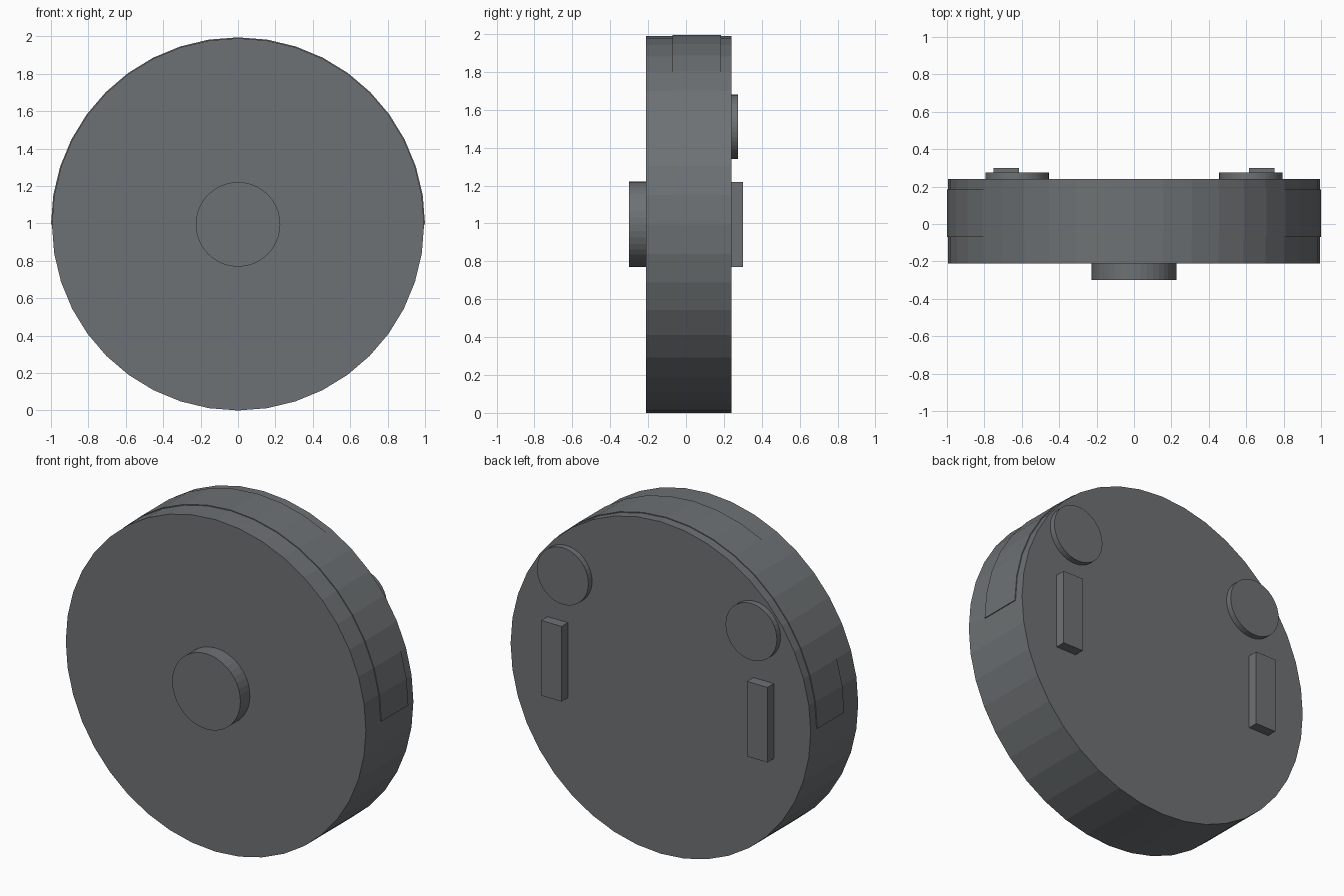
import bpy
import bmesh
from math import cos, sin, pi
from mathutils import Matrix, Vector

if "Cube" in bpy.data.objects:
    bpy.data.objects.remove(bpy.data.objects["Cube"], do_unlink=True)

SIDES = 40
RADIUS = 0.995
CENTRE_Z = 0.995
BACK = 0.24

grey = bpy.data.materials.new("dark grey")
grey.use_nodes = True
colour = (0.155, 0.167, 0.174, 1)
grey.diffuse_color = colour
grey.node_tree.nodes["Principled BSDF"].inputs["Base Color"].default_value = colour


def finish(name, bm):
    bmesh.ops.recalc_face_normals(bm, faces=bm.faces)
    mesh = bpy.data.meshes.new(name)
    bm.to_mesh(mesh)
    bm.free()
    mesh.materials.append(grey)
    obj = bpy.data.objects.new(name, mesh)
    bpy.context.scene.collection.objects.link(obj)
    return obj


def disc(name, radius, x, z, y0, y1):
    """Flat-shaded cylinder lying along y."""
    bm = bmesh.new()
    place = Matrix.Translation((x, (y0 + y1) / 2, z)) @ Matrix.Rotation(pi / 2, 4, "X")
    bmesh.ops.create_cone(bm, cap_ends=True, segments=SIDES, radius1=radius,
                          radius2=radius, depth=y1 - y0, matrix=place)
    return finish(name, bm)


def box(name, low, high):
    low, high = Vector(low), Vector(high)
    bm = bmesh.new()
    place = Matrix.Translation((low + high) / 2) @ Matrix.Diagonal((*(high - low), 1))
    bmesh.ops.create_cube(bm, size=1, matrix=place)
    return finish(name, bm)


def half_band(name, inner, outer, y0, y1):
    """Closed rectangular section swept over the upper half of the rim."""
    bm = bmesh.new()
    section = [(inner, y0), (outer, y0), (outer, y1), (inner, y1)]
    rings = []
    for i in range(SIDES // 2 + 1):
        a = 2 * pi * i / SIDES
        rings.append([bm.verts.new((r * cos(a), y, CENTRE_Z + r * sin(a)))
                      for r, y in section])
    for a, b in zip(rings, rings[1:]):
        for k in range(4):
            n = (k + 1) % 4
            bm.faces.new((a[k], a[n], b[n], b[k]))
    bm.faces.new(rings[0])
    bm.faces.new(rings[-1])
    return finish(name, bm)


# Main body and the thin raised band over its upper rim
disc("body", RADIUS, 0, CENTRE_Z, -0.21, BACK)
half_band("rim_band", 0.95, 1.0, -0.07, 0.185)

# Front hub
disc("front_hub", 0.226, 0, CENTRE_Z, -0.3, -0.2)

# Back pads and upright bars on both sides
for side, s in (("left", 1), ("right", -1)):
    disc("back_pad_" + side, 0.17, s * 0.625, 1.51, BACK - 0.01, 0.275)
    xs = sorted((s * 0.615, s * 0.75))
    box("back_bar_" + side, (xs[0], BACK - 0.01, 0.77), (xs[1], 0.3, 1.22))
